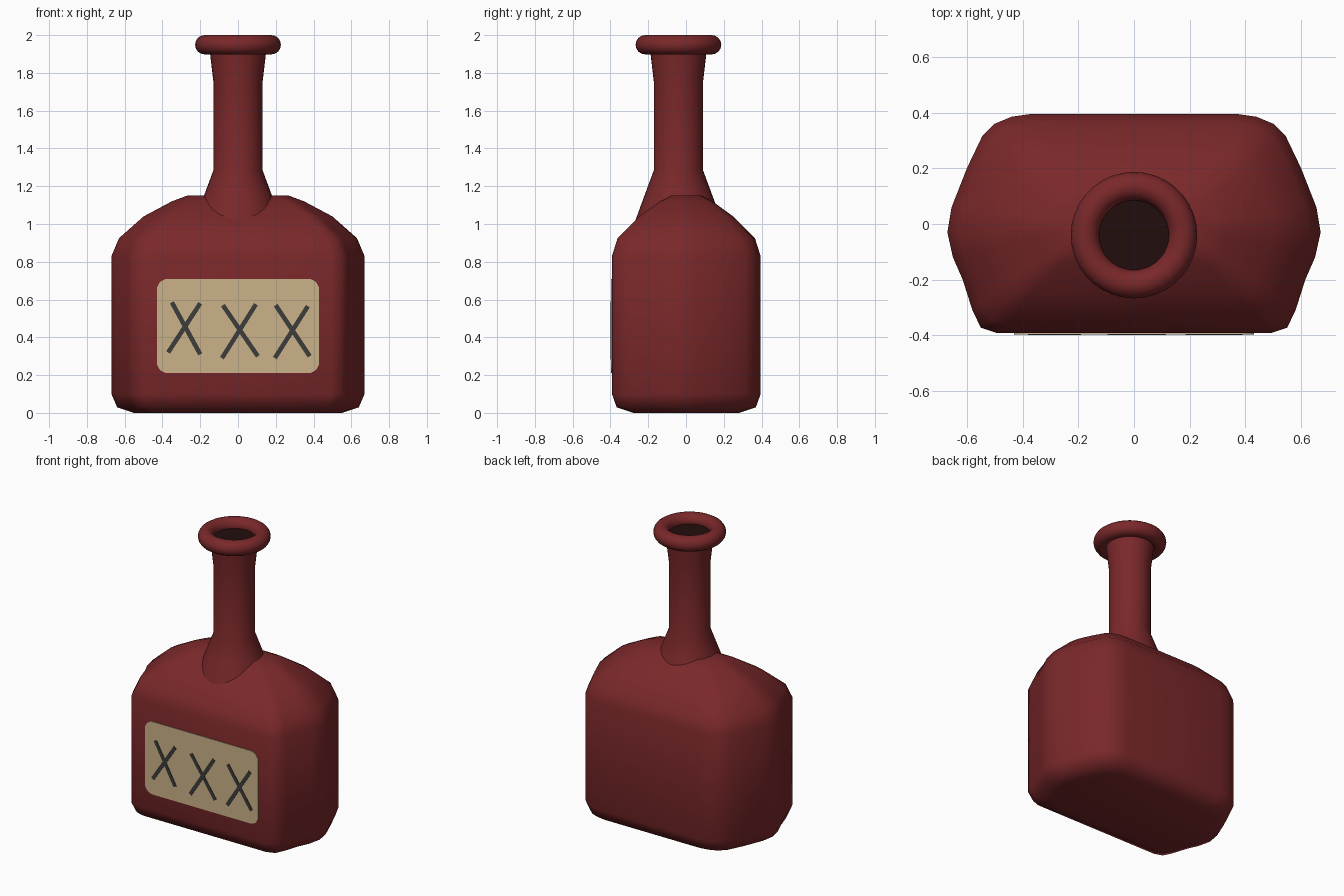
import bpy, bmesh, math

if "Cube" in bpy.data.objects:
    bpy.data.objects.remove(bpy.data.objects["Cube"])


def material(name, rgb):
    m = bpy.data.materials.new(name)
    m.diffuse_color = (*rgb, 1)
    m.use_nodes = True
    m.node_tree.nodes["Principled BSDF"].inputs["Base Color"].default_value = m.diffuse_color
    return m


RED = material("bottle red", (0.195, 0.021, 0.023))
TAN = material("label tan", (0.60, 0.45, 0.25))
INK = material("mark grey", (0.045, 0.045, 0.042))
DARK = material("inner dark", (0.016, 0.004, 0.004))
NECK_Y = -0.04


def finish(bm, name, mat, smooth=True):
    bmesh.ops.recalc_face_normals(bm, faces=bm.faces)
    me = bpy.data.meshes.new(name)
    bm.to_mesh(me)
    bm.free()
    me.materials.append(mat)
    for p in me.polygons:
        p.use_smooth = smooth
    ob = bpy.data.objects.new(name, me)
    bpy.context.collection.objects.link(ob)
    return ob


def loft(name, rings, mat, caps=True, closed=False):
    """Skin a list of equal-length point rings."""
    bm = bmesh.new()
    vs = [[bm.verts.new(p) for p in r] for r in rings]
    n = len(rings[0])
    pairs = list(zip(vs, vs[1:])) + ([(vs[-1], vs[0])] if closed else [])
    for a, b in pairs:
        for i in range(n):
            j = (i + 1) % n
            bm.faces.new((a[i], a[j], b[j], b[i]))
    if caps:
        bm.faces.new(vs[0])
        bm.faces.new(vs[-1])
    return finish(bm, name, mat)


def circle(r, z, n=36):
    return [(r * math.cos(2 * math.pi * i / n),
             NECK_Y + r * math.sin(2 * math.pi * i / n), z) for i in range(n)]


def plate(name, outline, y0, y1, mat):
    """Thin plate from an x, z outline, y0 (front) to y1 (back)."""
    bm = bmesh.new()
    front = [bm.verts.new((x, y0, z)) for x, z in outline]
    back = [bm.verts.new((x, y1, z)) for x, z in outline]
    bm.faces.new(front)
    bm.faces.new(back)
    n = len(outline)
    for i in range(n):
        j = (i + 1) % n
        bm.faces.new((front[i], front[j], back[j], back[i]))
    return finish(bm, name, mat, smooth=False)


# Body: bulging-sided plan, scaled at each height
half_plan = [(0.49, -0.392), (0.55, -0.372), (0.58, -0.31), (0.615, -0.20), (0.65, -0.12),
             (0.67, -0.03), (0.655, 0.06), (0.60, 0.20), (0.545, 0.315), (0.50, 0.36),
             (0.44, 0.385), (0.37, 0.395)]
plan = half_plan + [(-x, y) for x, y in reversed(half_plan)]
levels = [(0.0, 0.55, 0.28), (0.03, 0.64, 0.37), (0.10, 0.67, 0.395), (0.83, 0.67, 0.395),
          (0.925, 0.63, 0.365), (1.04, 0.50, 0.25), (1.12, 0.35, 0.14), (1.15, 0.27, 0.08)]
loft("bottle_body", [[(x * hx / 0.67, y * hy / 0.395, z) for x, y in plan]
                     for z, hx, hy in levels], RED)

# Neck: flared at the foot and towards the lip
neck = [(0.235, 1.0), (0.18, 1.15), (0.13, 1.285), (0.13, 1.75), (0.15, 1.92)]
loft("bottle_neck", [circle(r, z) for r, z in neck], RED, caps=False)

# Rolled lip
lip = [(0.176 + 0.051 * math.cos(a), 1.949 + 0.051 * math.sin(a))
       for a in (2 * math.pi * k / 16 for k in range(16))]
loft("bottle_lip", [circle(r, z) for r, z in lip], RED, caps=False, closed=True)

# Dark opening inside the lip
loft("bottle_opening", [circle(0.14, 1.935), circle(0.14, 1.943)], DARK).data.shade_flat()

# Label with rounded corners
R = 0.06
outline = []
for q, (cx, cz) in enumerate([(0.37, 0.65), (-0.37, 0.65), (-0.37, 0.27), (0.37, 0.27)]):
    for k in range(6):
        a = math.pi / 2 * (q + k / 5)
        outline.append((cx + R * math.cos(a), cz + R * math.sin(a)))
plate("label", outline, -0.396, -0.388, TAN)

# Crossed brush strokes on the label
strokes = [(-0.35, 0.585, -0.20, 0.31), (-0.20, 0.58, -0.37, 0.32),
           (-0.08, 0.57, 0.105, 0.30), (0.095, 0.575, -0.085, 0.29),
           (0.20, 0.57, 0.38, 0.30), (0.37, 0.565, 0.195, 0.29)]
for i, (x0, z0, x1, z1) in enumerate(strokes):
    d = math.hypot(x1 - x0, z1 - z0)
    nx, nz = -(z1 - z0) / d * 0.012, (x1 - x0) / d * 0.012
    plate(f"label_stroke_{i + 1}", [(x0 + nx, z0 + nz), (x1 + nx, z1 + nz),
                                    (x1 - nx, z1 - nz), (x0 - nx, z0 - nz)],
          -0.399 - 0.0004 * (i % 2), -0.395, INK)
